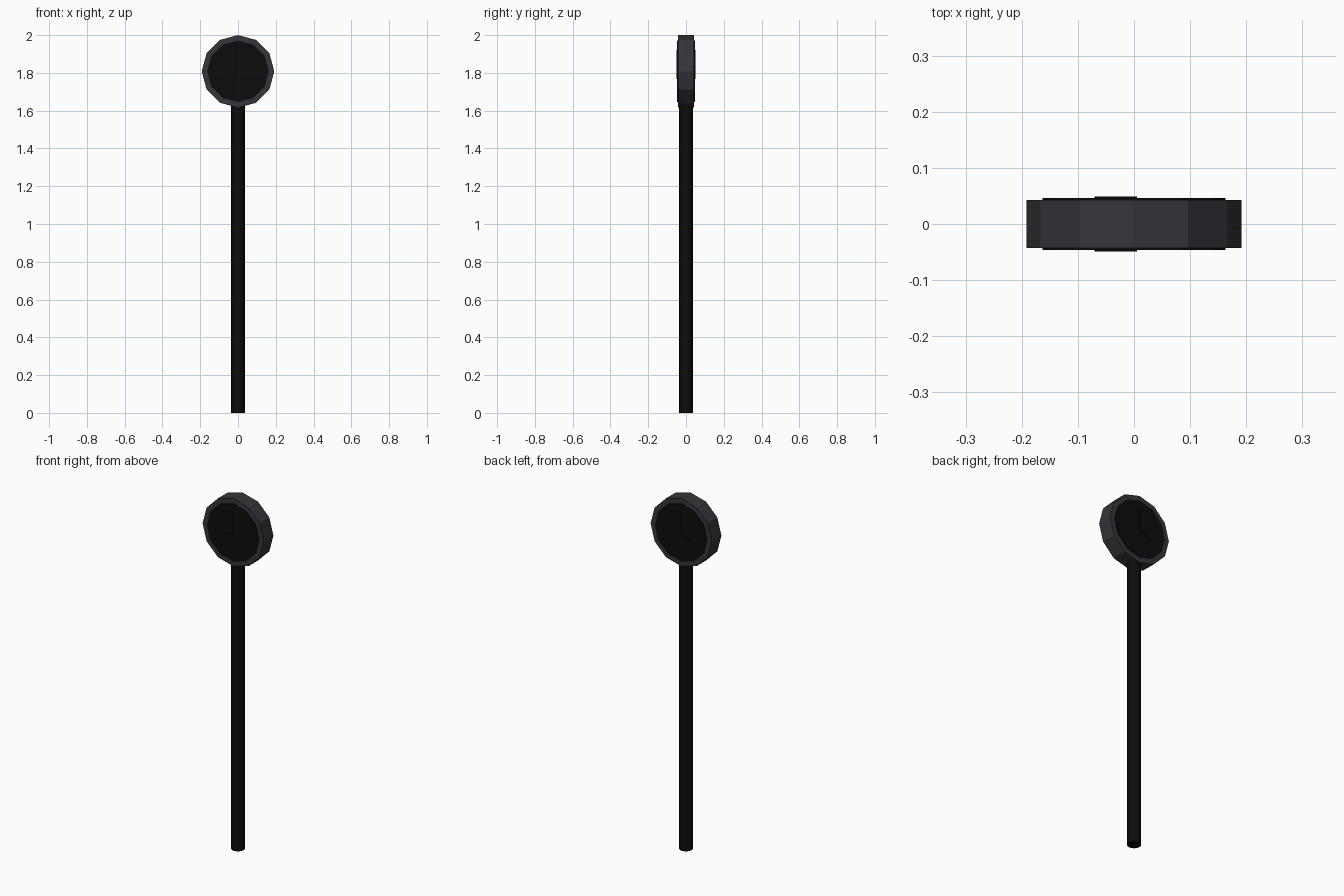
import bpy, math
from mathutils import Vector

if "Cube" in bpy.data.objects:
    bpy.data.objects.remove(bpy.data.objects["Cube"])

def material(name, rgb):
    m = bpy.data.materials.new(name)
    m.diffuse_color = (*rgb, 1)
    m.use_nodes = True
    m.node_tree.nodes["Principled BSDF"].inputs["Base Color"].default_value = m.diffuse_color
    return m

GREY = material("charcoal grey", (0.035, 0.036, 0.043))
BLACK = material("black", (0.0035, 0.0035, 0.0035))
INK = material("hand black", (0.0025, 0.0025, 0.0028))
CZ = 1.808   # height of the clock centre

def cylinder(name, r, depth, loc, mat, sides, rot=(0, 0, 0)):
    bpy.ops.mesh.primitive_cylinder_add(vertices=sides, radius=r, depth=depth, location=loc, rotation=rot)
    o = bpy.context.object
    o.name = name
    o.data.materials.append(mat)
    return o

def hand(name, tip, width, y):
    # thin bar from the clock centre to its tip
    start, end = Vector((0, y, CZ)), Vector((tip[0], y, tip[1]))
    d = end - start
    bpy.ops.mesh.primitive_cube_add(size=1, location=(start + end) / 2,
                                    rotation=(0, math.atan2(d.x, d.z), 0))
    o = bpy.context.object
    o.name = name
    o.scale = (width, 0.003, d.length)
    o.data.materials.append(INK)

# pole
pole = cylinder("pole", 0.036, 1.63, (0, 0, 0.815), BLACK, 16)
bpy.ops.object.shade_smooth_by_angle(angle=math.radians(40))

# twelve-sided clock case, vertex on top
turn = (math.pi / 2, 0, 0)
cylinder("clock_case", 0.192, 0.086, (0, 0, CZ), GREY, 12, turn)

# dials and hands on both sides
for side, s in (("front", -1), ("back", 1)):
    cylinder(side + "_dial", 0.163, 0.006, (0, s * 0.0435, CZ), BLACK, 12, turn)
    hand(side + "_minute_hand", (0, 1.92), 0.01, s * 0.0477)
    hand(side + "_hour_hand", (-0.068, 1.773), 0.01, s * 0.0477)
